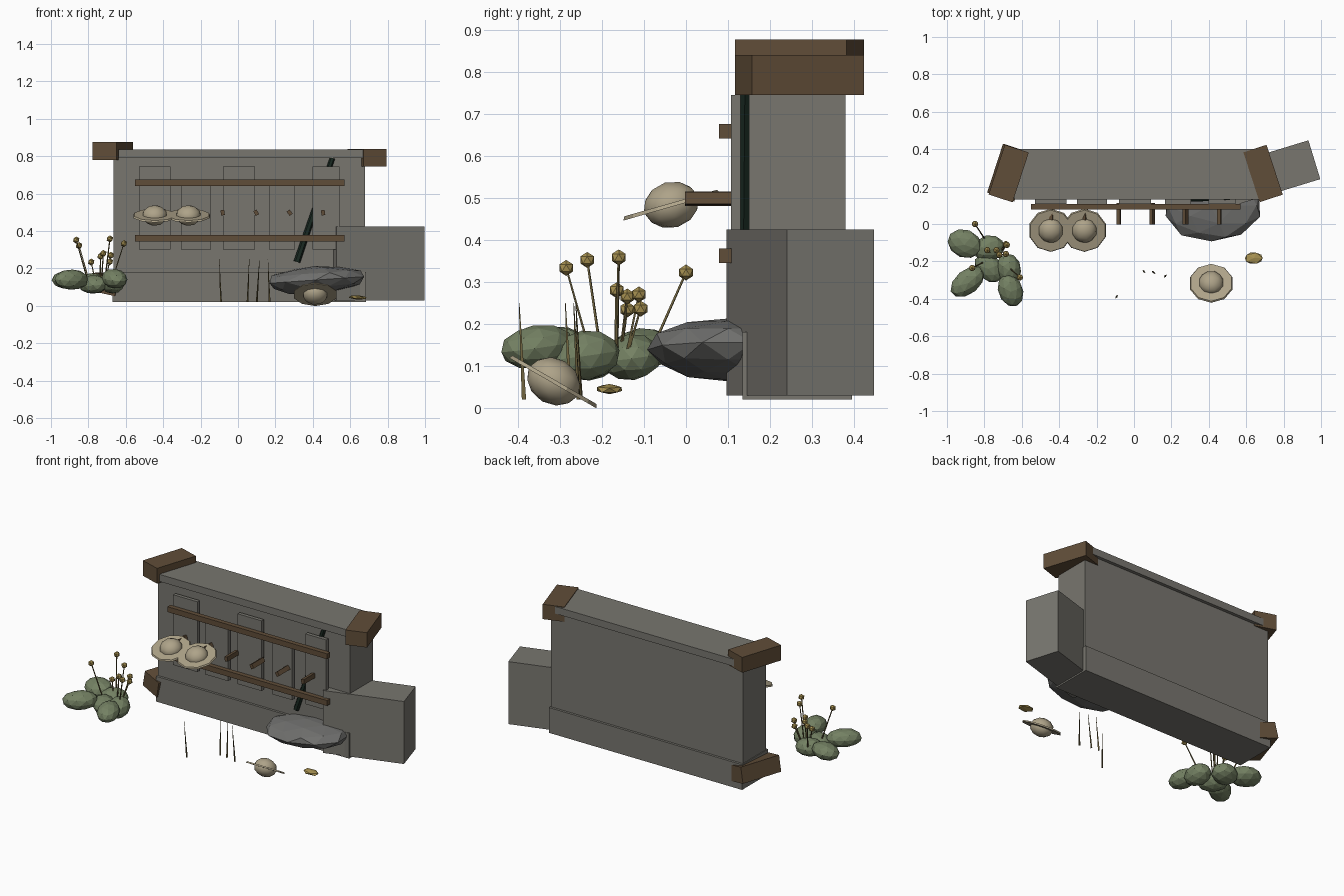
import bpy, bmesh, math, random
from mathutils import Vector, Matrix, Euler

random.seed(4)
old = bpy.data.objects.get("Cube")
if old:
    bpy.data.objects.remove(old, do_unlink=True)


def material(name, *rgb):
    lin = [((c / 255 + 0.055) / 1.055) ** 2.4 for c in rgb] + [1.0]
    m = bpy.data.materials.new(name)
    m.use_nodes = True
    m.diffuse_color = lin
    m.node_tree.nodes["Principled BSDF"].inputs["Base Color"].default_value = lin
    return m


STONE = material("grey stone", 120, 118, 111)
ROCK = material("rock grey", 112, 112, 110)
WOOD = material("dark wood", 96, 77, 56)
POLE = material("dark green", 26, 42, 34)
STRAW = material("straw", 174, 163, 137)
LEAF = material("leaf green", 116, 129, 99)
FLOWER = material("ochre yellow", 168, 146, 82)
STEM = material("dry stem", 110, 98, 62)


def finish(name, bm, mat, smooth=False):
    bmesh.ops.recalc_face_normals(bm, faces=bm.faces[:])
    me = bpy.data.meshes.new(name)
    bm.to_mesh(me)
    bm.free()
    me.materials.append(mat)
    if smooth:
        me.shade_smooth()
    ob = bpy.data.objects.new(name, me)
    bpy.context.collection.objects.link(ob)
    return ob


def place(centre, size, rot=(0, 0, 0)):
    angles = Euler([math.radians(a) for a in rot])
    return Matrix.LocRotScale(Vector(centre), angles, Vector(size))


def box(name, centre, size, mat, rot=(0, 0, 0)):
    bm = bmesh.new()
    bmesh.ops.create_cube(bm, size=1, matrix=place(centre, size, rot))
    return finish(name, bm, mat)


def slab(name, x, y, z, mat):
    """Box given by its ranges along each axis."""
    r = (x, y, z)
    return box(name, [(a + b) / 2 for a, b in r], [b - a for a, b in r], mat)


def blob(name, centre, radii, mat, rot=(0, 0, 0), rough=0.0, level=2, smooth=False):
    bm = bmesh.new()
    bmesh.ops.create_icosphere(bm, subdivisions=level, radius=1)
    for v in bm.verts:
        v.co *= 1 + random.uniform(-rough, rough)
    bm.transform(place(centre, radii, rot))
    return finish(name, bm, mat, smooth)


def rod(name, start, end, r1, r2, mat, sides=4):
    a, b = Vector(start), Vector(end)
    d = b - a
    bm = bmesh.new()
    turn = d.to_track_quat('Z', 'Y').to_matrix().to_4x4()
    bmesh.ops.create_cone(bm, cap_ends=True, segments=sides, radius1=r1, radius2=r2,
                          depth=d.length, matrix=Matrix.Translation((a + b) / 2) @ turn)
    return finish(name, bm, mat)


# Wall with base course and cap
slab("wall", (-0.665, 0.68), (0.15, 0.38), (0.1, 0.8), STONE)
slab("wall_base", (-0.67, 0.685), (0.135, 0.395), (0.02, 0.18), STONE)
slab("wall_cap", (-0.64, 0.67), (0.13, 0.4), (0.79, 0.835), STONE)
box("side_block", (0.73, 0.272, 0.227), (0.49, 0.217, 0.396), STONE, (0, 0, 17))

# Wooden corner blocks
box("right_top_corner", (0.69, 0.27, 0.792), (0.13, 0.28, 0.094), WOOD, (0, 0, 18))
box("left_top_corner", (-0.67, 0.27, 0.828), (0.135, 0.28, 0.097), WOOD, (0, 0, -18))
box("left_bottom_corner", (-0.67, 0.275, 0.115), (0.135, 0.275, 0.1), WOOD, (0, 12, -18))

# Front panels, alternating tall and short
for i, (x, w) in enumerate([(-0.445, 0.17), (-0.225, 0.16), (0.005, 0.17),
                            (0.235, 0.14), (0.47, 0.145)]):
    top = 0.745 if i % 2 == 0 else 0.64
    slab("panel_%d" % (i + 1), (x - w / 2, x + w / 2), (0.107, 0.13), (0.3, top), STONE)

# Rails and pegs
for name, z in (("lower_rail", 0.362), ("upper_rail", 0.658)):
    slab(name, (-0.55, 0.57), (0.078, 0.108), (z - 0.017, z + 0.017), WOOD)
for i in range(6):
    x = -0.44 + i * 0.179
    box("peg_%d" % (i + 1), (x, 0.055, 0.498), (0.02, 0.115, 0.028), WOOD,
        (0, random.uniform(-40, 40), 0))

# Pole leaning behind the panels
rod("leaning_pole", (0.315, 0.135, 0.235), (0.505, 0.14, 0.79), 0.018, 0.014, POLE, 6)


# Straw hats: flattened ball with a thin tilted brim
def hat(name, centre, tilt):
    blob(name + "_crown", centre, (0.068, 0.068, 0.055), STRAW, (tilt, 0, 0), smooth=True)
    bm = bmesh.new()
    bmesh.ops.create_cone(bm, cap_ends=True, segments=10, radius1=0.12, radius2=0.115,
                          depth=0.009, matrix=place(centre, (1, 1, 1), (tilt, 0, 0)))
    finish(name + "_brim", bm, STRAW)


hat("left_hat", (-0.445, -0.035, 0.483), 16)
hat("right_hat", (-0.265, -0.035, 0.483), 16)
hat("ground_hat", (0.413, -0.315, 0.063), -30)

# Boulder against the wall
blob("boulder", (0.415, 0.1, 0.138), (0.265, 0.19, 0.073), ROCK, (0, -4, 0), 0.05)

# Leafy bush
bush = [((-0.905, -0.105, 0.14), (0.095, 0.075, 0.05), -20),
        ((-0.775, -0.13, 0.12), (0.085, 0.07, 0.055), 15),
        ((-0.89, -0.31, 0.14), (0.105, 0.065, 0.055), 40),
        ((-0.775, -0.235, 0.115), (0.09, 0.065, 0.05), -45),
        ((-0.67, -0.24, 0.125), (0.065, 0.085, 0.06), 10),
        ((-0.66, -0.355, 0.145), (0.065, 0.092, 0.052), 20)]
for i, (c, r, turn) in enumerate(bush):
    blob("bush_clump_%d" % (i + 1), c, r, LEAF, (8, 0, turn), 0.02)

# Round flowers on thin stems rising from the bush
flowers = [(-0.85, 0, 0.322), (-0.865, -0.235, 0.352), (-0.61, -0.285, 0.333),
           (-0.685, -0.16, 0.358), (-0.72, -0.165, 0.28), (-0.735, -0.14, 0.265),
           (-0.68, -0.112, 0.27), (-0.785, -0.14, 0.234), (-0.685, -0.108, 0.236)]
for i, p in enumerate(flowers):
    blob("flower_%d" % (i + 1), p, (0.019,) * 3, FLOWER, level=1)
    foot = Vector(p).lerp(Vector((-0.74, -0.17, 0)), 0.5)
    foot.z = 0.13
    rod("flower_stem_%d" % (i + 1), foot, p, 0.004, 0.003, STEM)

# Grass blades in front of the wall
for i, (x, y, lean) in enumerate([(-0.09, -0.385, -0.01), (0.05, -0.25, 0.01),
                                  (0.1, -0.255, 0.015), (0.17, -0.275, -0.01)]):
    rod("grass_blade_%d" % (i + 1), (x, y, 0.02), (x + lean, y - 0.012, 0.25),
        0.006, 0.001, STEM, 3)

# Fallen leaf
blob("fallen_leaf", (0.64, -0.182, 0.045), (0.055, 0.034, 0.012), FLOWER, (0, 4, 0), 0.05, 1)
